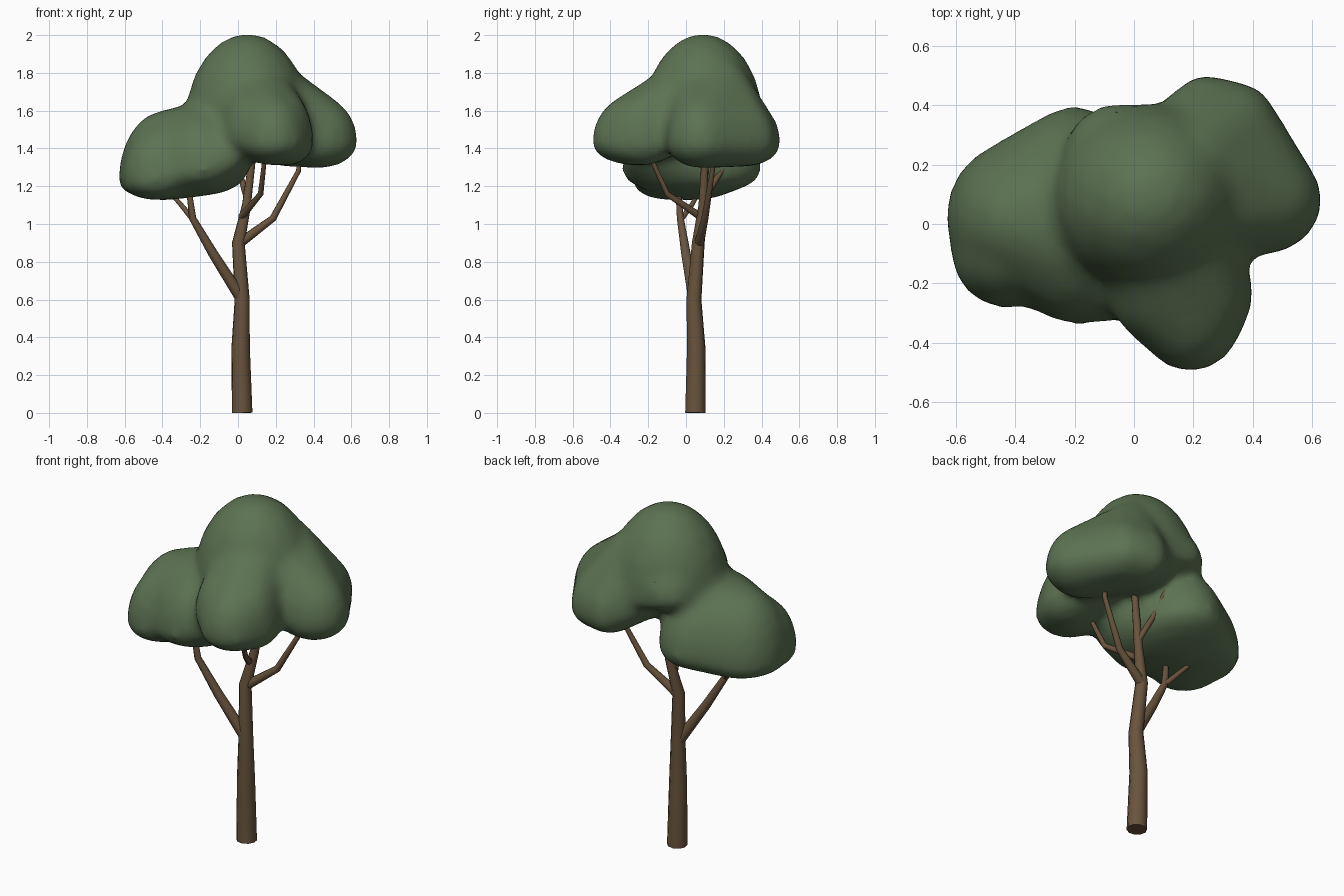
import bpy, bmesh
from mathutils import Vector

if "Cube" in bpy.data.objects:
    bpy.data.objects.remove(bpy.data.objects["Cube"])


def material(name, rgb):
    m = bpy.data.materials.new(name)
    m.diffuse_color = (*rgb, 1)
    m.use_nodes = True
    m.node_tree.nodes["Principled BSDF"].inputs["Base Color"].default_value = m.diffuse_color
    return m


bark = material("bark", (0.14, 0.088, 0.046))
leaf = material("leaf", (0.107, 0.17, 0.085))


def limb(name, points):
    """Tapered round limb through (x, y, z, radius) points."""
    cu = bpy.data.curves.new(name, 'CURVE')
    cu.dimensions = '3D'
    cu.bevel_depth = 1.0
    cu.bevel_resolution = 3
    cu.use_fill_caps = True
    sp = cu.splines.new('POLY')
    sp.points.add(len(points) - 1)
    for p, (x, y, z, r) in zip(sp.points, points):
        p.co = (x, y, z, 1)
        p.radius = r
    sp.use_smooth = True
    cu.materials.append(bark)
    ob = bpy.data.objects.new(name, cu)
    bpy.context.collection.objects.link(ob)


def dome(x, y, z, rx, ry, up, down):
    """Lobe: centre, radii, height above and depth below the centre."""
    return ((x, y, z), rx, ry, up, down)


def foliage(name, groups):
    """Each group of domes is wrapped in a hull; the hulls are fused softly."""
    me = bpy.data.meshes.new(name)
    total = bmesh.new()
    for lobes in groups:
        bm = bmesh.new()
        for centre, rx, ry, up, down in lobes:
            new = bmesh.ops.create_icosphere(bm, subdivisions=3, radius=1)['verts']
            for v in new:
                x, y, z = v.co
                v.co = Vector(centre) + Vector((x * rx, y * ry, z * (up if z > 0 else down)))
        bmesh.ops.delete(bm, geom=bm.edges[:], context='EDGES_FACES')
        bmesh.ops.convex_hull(bm, input=bm.verts[:])
        loose = [v for v in bm.verts if not v.link_faces]
        bmesh.ops.delete(bm, geom=loose, context='VERTS')
        bmesh.ops.recalc_face_normals(bm, faces=bm.faces[:])
        part = bpy.data.meshes.new("part")
        bm.to_mesh(part)
        total.from_mesh(part)
        bm.free()
        bpy.data.meshes.remove(part)
    total.to_mesh(me)
    total.free()
    me.materials.append(leaf)
    ob = bpy.data.objects.new(name, me)
    bpy.context.collection.objects.link(ob)
    rm = ob.modifiers.new("fuse", 'REMESH')
    rm.mode = 'VOXEL'
    rm.voxel_size = 0.028
    rm.use_smooth_shade = True
    sm = ob.modifiers.new("soften", 'SMOOTH')
    sm.factor = 0.5
    sm.iterations = 8


# Trunk and branches
limb("trunk", [(0.022, 0.05, 0, 0.055), (0.014, 0.054, 0.35, 0.049), (0.022, 0.042, 0.6, 0.04),
               (0.002, 0.065, 0.9, 0.034), (0.045, 0.09, 1.1, 0.024), (0.085, 0.105, 1.42, 0.017)])
limb("left_branch", [(0.01, 0.04, 0.62, 0.032), (-0.13, 0.0, 0.84, 0.026),
                     (-0.24, -0.03, 1.03, 0.019), (-0.265, -0.045, 1.22, 0.013)])
limb("left_twig", [(-0.235, -0.03, 1.02, 0.016), (-0.3, 0.03, 1.1, 0.013), (-0.38, 0.08, 1.19, 0.01)])
limb("right_branch", [(0.01, 0.07, 0.9, 0.027), (0.185, 0.1, 1.03, 0.019), (0.32, 0.14, 1.28, 0.013),
                      (0.33, 0.15, 1.38, 0.012)])
limb("front_branch", [(0.02, 0.075, 1.04, 0.02), (0.12, -0.1, 1.16, 0.015), (0.145, -0.2, 1.38, 0.011)])
limb("back_branch", [(0.05, 0.09, 1.13, 0.018), (0.0, 0.2, 1.3, 0.014), (-0.06, 0.37, 1.69, 0.008)])

core = dome(0.07, 0.08, 1.55, 0.25, 0.24, 0.37, 0.08)
foliage("crown", [
    # tall centre dome
    [dome(0.05, 0.09, 1.54, 0.33, 0.32, 0.47, 0.06)],
    [dome(-0.05, 0.22, 1.58, 0.19, 0.19, 0.20, 0.08)],
    # front lobe
    [core, dome(0.19, -0.27, 1.43, 0.19, 0.23, 0.26, 0.12),
     dome(0.27, -0.23, 1.43, 0.13, 0.18, 0.26, 0.12),
     dome(0.06, -0.22, 1.47, 0.14, 0.18, 0.24, 0.12)],
    # wide back-right lobe
    [core, dome(0.20, 0.21, 1.52, 0.18, 0.18, 0.35, 0.1),
     dome(0.24, 0.32, 1.43, 0.13, 0.185, 0.22, 0.125),
     dome(0.36, 0.30, 1.43, 0.13, 0.175, 0.22, 0.125),
     dome(0.43, 0.08, 1.43, 0.205, 0.185, 0.25, 0.135)],
    # lower crown on the left branch
    [dome(-0.395, 0.02, 1.225, 0.24, 0.26, 0.375, 0.10),
     dome(-0.20, 0.03, 1.28, 0.25, 0.37, 0.37, 0.13),
     dome(-0.05, -0.09, 1.34, 0.13, 0.24, 0.2, 0.10)],
    [dome(-0.43, -0.08, 1.225, 0.19, 0.205, 0.30, 0.10)],
])
